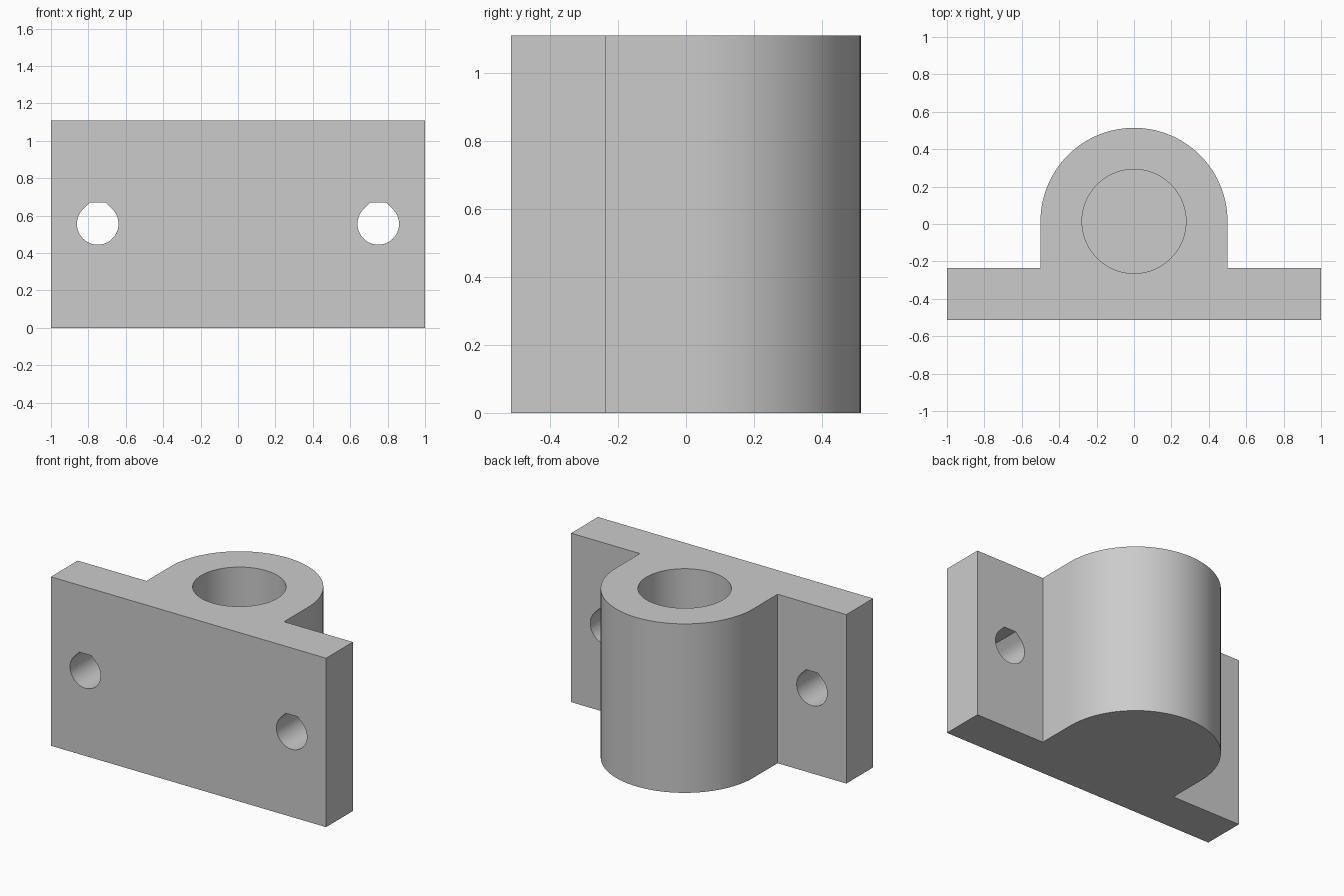
import bpy, bmesh
from math import radians, sin, cos
from mathutils import Vector

cube = bpy.data.objects.get("Cube")
if cube:
    bpy.data.objects.remove(cube, do_unlink=True)

HEIGHT = 1.11
FRONT, FLANGE_BACK = -0.514, -0.236
BORE_Y, BOSS_R, BORE_R = 0.014, 0.5, 0.278
BORE_FLOOR = 0.14
HOLE_X, HOLE_Z, HOLE_R = 0.75, 0.556, 0.111

grey = bpy.data.materials.new("plain grey")
grey.use_nodes = True
grey.diffuse_color = (0.6, 0.6, 0.6, 1)
grey.node_tree.nodes["Principled BSDF"].inputs["Base Color"].default_value = (0.6, 0.6, 0.6, 1)


def arc(cx, cy, r, start, end, steps):
    angles = [radians(start + (end - start) * i / steps) for i in range(steps + 1)]
    return [(cx + r * cos(a), cy + r * sin(a)) for a in angles]


def prism(name, outline, place, direction):
    """Extrude a flat outline, placed in space by a function, along a direction."""
    bm = bmesh.new()
    face = bm.faces.new([bm.verts.new(place(u, v)) for u, v in outline])
    moved = bmesh.ops.extrude_face_region(bm, geom=[face])["geom"]
    bmesh.ops.translate(bm, vec=Vector(direction),
                        verts=[g for g in moved if isinstance(g, bmesh.types.BMVert)])
    bmesh.ops.recalc_face_normals(bm, faces=bm.faces)
    mesh = bpy.data.meshes.new(name)
    bm.to_mesh(mesh)
    bm.free()
    mesh.materials.append(grey)
    obj = bpy.data.objects.new(name, mesh)
    bpy.context.collection.objects.link(obj)
    return obj


# Body: wide mounting flange joined to a round-backed boss
outline = [(-1, FLANGE_BACK), (-1, FRONT), (1, FRONT), (1, FLANGE_BACK), (BOSS_R, FLANGE_BACK)]
outline += arc(0, BORE_Y, BOSS_R, 0, 180, 64)
outline += [(-BOSS_R, FLANGE_BACK)]
body = prism("flanged_socket", outline, lambda u, v: (u, v, 0), (0, 0, HEIGHT))

# Blind vertical bore, open at the top
cutters = [prism("bore_cutter", arc(0, BORE_Y, BORE_R, 0, 360, 96)[:-1],
                 lambda u, v: (u, v, BORE_FLOOR), (0, 0, HEIGHT))]

# Screw holes: round below, 45 degree shoulders and a flat top
flat_z = HOLE_R * 1.03
half_flat = HOLE_R * 2 ** 0.5 - flat_z
for side, x in (("right", -HOLE_X), ("left", HOLE_X)):
    hole = arc(x, HOLE_Z, HOLE_R, 135, 405, 54)
    hole += [(x + half_flat, HOLE_Z + flat_z), (x - half_flat, HOLE_Z + flat_z)]
    cutters.append(prism(side + "_screw_hole_cutter", hole,
                         lambda u, v: (u, FRONT - 0.1, v), (0, 0.5, 0)))

# Cut the holes and keep the result as plain mesh
for cutter in cutters:
    cutter.hide_render = True
    cut = body.modifiers.new(cutter.name, "BOOLEAN")
    cut.operation = "DIFFERENCE"
    cut.solver = "EXACT"
    cut.object = cutter

bpy.ops.object.select_all(action="DESELECT")
body.select_set(True)
bpy.context.view_layer.objects.active = body
for cutter in cutters:
    bpy.ops.object.modifier_apply(modifier=cutter.name)
    bpy.data.objects.remove(cutter, do_unlink=True)
bpy.ops.object.shade_smooth_by_angle(angle=radians(30))
